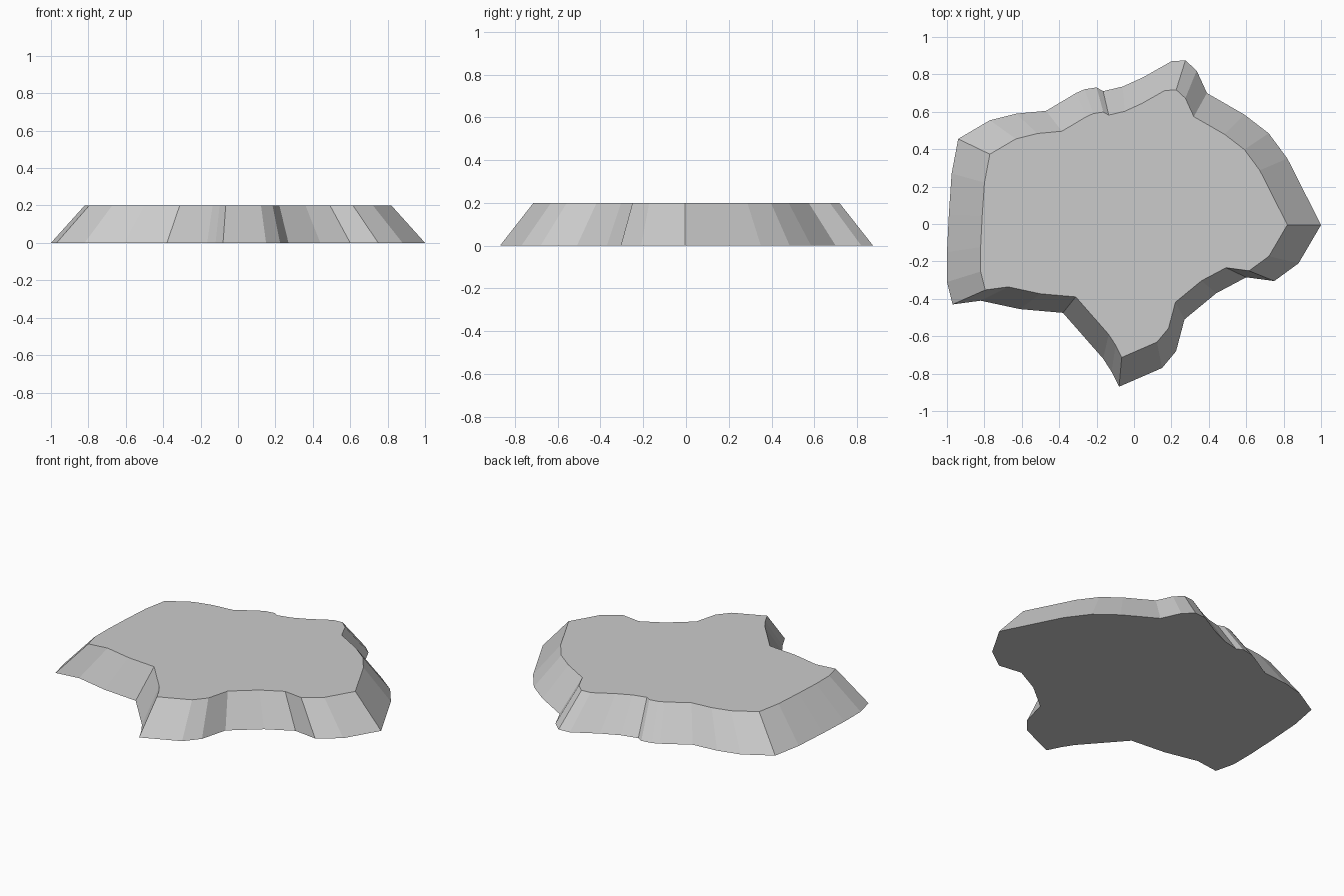
import bpy, bmesh

# Irregular footprint of the rock slab, counter-clockwise
OUTLINE = [
    (1, -0.005), (0.82, 0.35), (0.72, 0.485), (0.59, 0.585), (0.39, 0.70),
    (0.335, 0.82), (0.275, 0.875), (0.20, 0.87), (0.05, 0.785), (-0.06, 0.735),
    (-0.165, 0.71), (-0.20, 0.73), (-0.265, 0.72), (-0.31, 0.70), (-0.47, 0.605),
    (-0.63, 0.59), (-0.77, 0.555), (-0.94, 0.455), (-0.975, 0.27), (-0.99, 0.05),
    (-1, -0.15), (-1, -0.31), (-0.97, -0.43), (-0.82, -0.41), (-0.61, -0.455),
    (-0.38, -0.475), (-0.165, -0.72), (-0.12, -0.79), (-0.08, -0.87),
    (0.15, -0.77), (0.225, -0.68), (0.27, -0.51), (0.44, -0.37),
    (0.60, -0.285), (0.75, -0.305), (0.88, -0.21),
]
HEIGHT, TAPER = 0.2, 0.82

bm = bmesh.new()

# Bottom and top rings; the top is the footprint scaled inward
bottom = [bm.verts.new((x, y, 0)) for x, y in OUTLINE]
top = [bm.verts.new((x * TAPER, y * TAPER, HEIGHT)) for x, y in OUTLINE]
bm.faces.new(bottom[::-1])
bm.faces.new(top)

# Sloping sides
n = len(OUTLINE)
for i in range(n):
    j = (i + 1) % n
    bm.faces.new((bottom[i], bottom[j], top[j], top[i]))

mesh = bpy.data.meshes.new("rock_slab")
bm.to_mesh(mesh)
bm.free()
bpy.context.collection.objects.link(bpy.data.objects.new("rock_slab", mesh))
